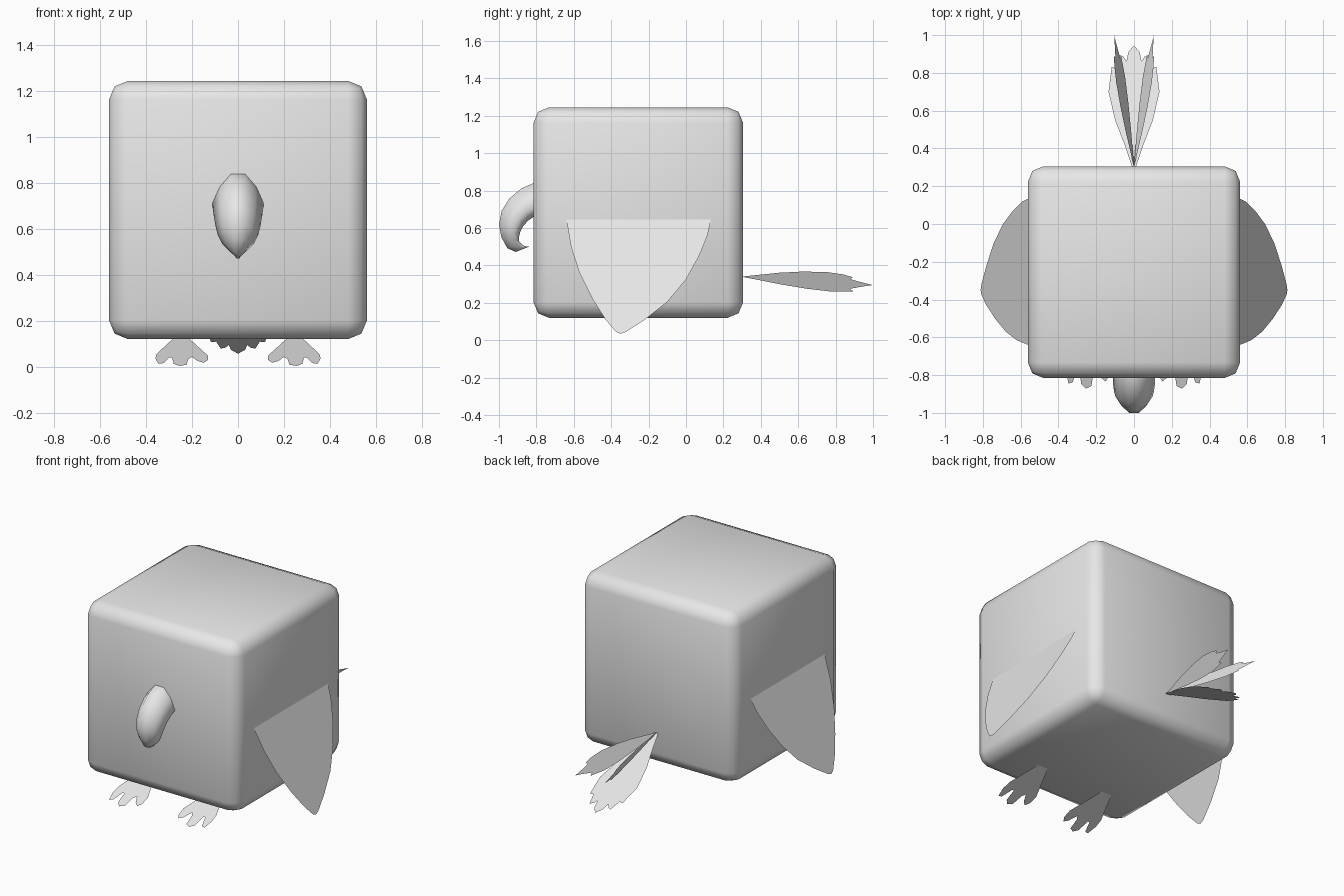
import bpy, bmesh

if "Cube" in bpy.data.objects:
    bpy.data.objects.remove(bpy.data.objects["Cube"])

grey = bpy.data.materials.new("plain grey")
grey.diffuse_color = (0.8, 0.8, 0.8, 1)
grey.use_nodes = True
grey.node_tree.nodes["Principled BSDF"].inputs["Base Color"].default_value = grey.diffuse_color


def make(name, verts, faces, smooth=False):
    mesh = bpy.data.meshes.new(name)
    mesh.from_pydata(verts, [], faces)
    bm = bmesh.new()
    bm.from_mesh(mesh)
    bmesh.ops.recalc_face_normals(bm, faces=bm.faces)
    bm.to_mesh(mesh)
    bm.free()
    mesh.materials.append(grey)
    for p in mesh.polygons:
        p.use_smooth = smooth
    ob = bpy.data.objects.new(name, mesh)
    bpy.context.collection.objects.link(ob)
    return ob


def sheet(name, outline, place, up=True):
    """Flat cut-out: 2D outline placed in space, front side facing up."""
    ob = make(name, [place(a, b) for a, b in outline], [range(len(outline))])
    if ob.data.polygons[0].normal.z < 0:
        ob.data.flip_normals()
    return ob


# Body: rounded cube
bpy.ops.mesh.primitive_cube_add(size=1, location=(0, -0.255, 0.6825))
body = bpy.context.object
body.name = "body"
body.scale = (1.124, 1.12, 1.125)
bpy.ops.object.transform_apply(location=False, rotation=False, scale=True)
body.data.materials.append(grey)
bev = body.modifiers.new("rounding", "BEVEL")
bev.width = 0.082
bev.segments = 2
for p in body.data.polygons:
    p.use_smooth = True

# Beak: eight-sided rings following a hooked path (outer y z, inner y z, half width)
rings = [(-0.78, 0.845, -0.78, 0.655, 0.112), (-0.82, 0.838, -0.815, 0.65, 0.112),
         (-0.88, 0.812, -0.84, 0.632, 0.11), (-0.945, 0.757, -0.865, 0.605, 0.105),
         (-0.985, 0.693, -0.88, 0.575, 0.098), (-1.0, 0.62, -0.887, 0.55, 0.088),
         (-0.987, 0.55, -0.888, 0.53, 0.07), (-0.955, 0.492, -0.875, 0.515, 0.042),
         (-0.91, 0.472, -0.86, 0.505, 0.02)]
section = [(0.28, 0), (0.72, 0.3), (1, 0.68), (0.5, 0.95)]
section += [(-w, t) for w, t in reversed(section)]
n = len(section)
verts, faces = [], []
for oy, oz, iy, iz, w in rings:
    verts += [(w * s, oy + (iy - oy) * t, oz + (iz - oz) * t) for s, t in section]
for r in range(len(rings) - 1):
    for k in range(n):
        a, b = r * n + k, r * n + (k + 1) % n
        faces.append((a, b, b + n, a + n))
verts.append((0, -0.84, 0.50))
last = (len(rings) - 1) * n
faces += [(last + k, last + (k + 1) % n, len(verts) - 1) for k in range(n)]
faces.append(tuple(range(n)))
make("beak", verts, faces, smooth=True)

# Outlines of the flat parts
wing = [(-0.64, 0.65), (-0.615, 0.5), (-0.57, 0.36), (-0.5, 0.22), (-0.43, 0.11),
        (-0.375, 0.045), (-0.35, 0.035), (-0.32, 0.045), (-0.22, 0.11), (-0.1, 0.205),
        (0, 0.325), (0.07, 0.45), (0.115, 0.56), (0.135, 0.65)]
foot = [(0.21, 0.12), (0.285, 0.12), (0.355, 0.055), (0.36, 0.035), (0.347, 0.013),
        (0.325, 0.015), (0.3, 0.04), (0.288, 0.04), (0.28, 0.012), (0.255, 0.003),
        (0.225, 0.008), (0.215, 0.035), (0.2, 0.042), (0.175, 0.024), (0.15, 0.017),
        (0.132, 0.027), (0.13, 0.047)]
side_feather = [(0.295, 0.34), (0.4, 0.351), (0.5, 0.361), (0.62, 0.367), (0.75, 0.365),
                (0.84, 0.352), (0.89, 0.337), (0.88, 0.326), (0.93, 0.312), (1.0, 0.295),
                (0.95, 0.288), (0.875, 0.275), (0.895, 0.262), (0.78, 0.26),
                (0.65, 0.275), (0.5, 0.3), (0.4, 0.32)]
half_feather = [(0.008, 0.295), (0.05, 0.42), (0.1, 0.55), (0.135, 0.7), (0.118, 0.83),
                (0.095, 0.825), (0.075, 0.895), (0.055, 0.885), (0.04, 0.86), (0.03, 0.91)]

# Wings, feet and outer tail feathers, mirrored left and right
for side, s in (("right", 1), ("left", -1)):
    sheet(side + "_wing", wing, lambda y, z: (s * (0.56 + (0.65 - z) * 0.41), y, z))
    sheet(side + "_foot", foot, lambda x, z: (s * x, -0.88 + z * 2.75, z))
    sheet(side + "_tail_feather", side_feather,
          lambda y, z: (s * (0.1835 * (y - 0.305) + 0.5 * (z - 0.34)), y, z))

# Middle tail feather, sloping down
outline = half_feather + [(0, 0.945)] + [(-x, y) for x, y in reversed(half_feather)]
sheet("middle_tail_feather", outline, lambda x, y: (x, y, 0.335 - (y - 0.305) * 0.435))
